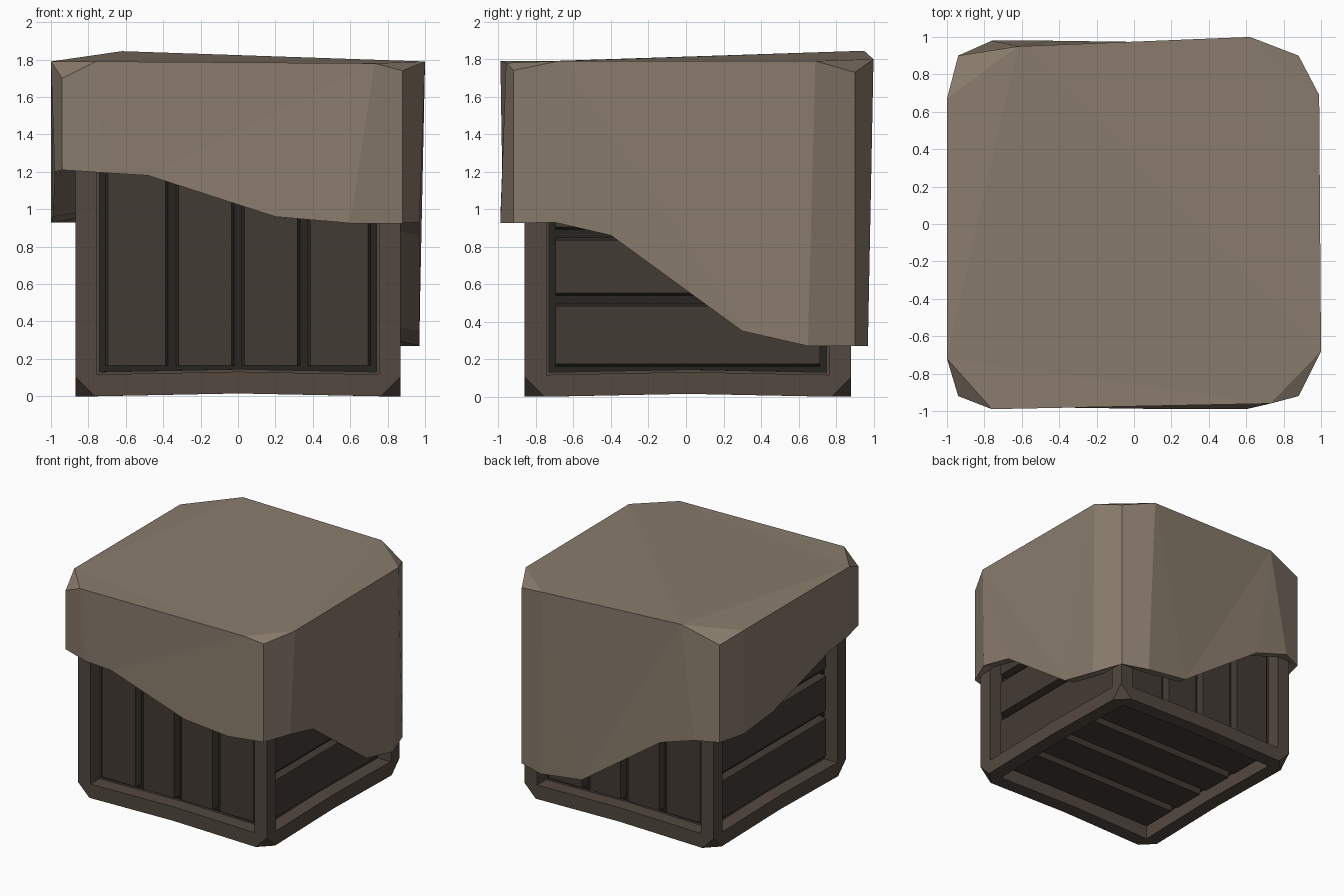
import bpy, bmesh
from mathutils import Vector

if "Cube" in bpy.data.objects:
    bpy.data.objects.remove(bpy.data.objects["Cube"])

C = Vector((0, 0.01, 0.87))   # crate centre
H = 0.87                      # crate half size
RIM = 0.165                   # frame bar width


def material(name, col):
    m = bpy.data.materials.new(name)
    m.diffuse_color = (*col, 1)
    m.use_nodes = True
    m.node_tree.nodes["Principled BSDF"].inputs["Base Color"].default_value = m.diffuse_color
    return m


def finish(bm, name, *mats):
    bmesh.ops.recalc_face_normals(bm, faces=bm.faces[:])
    me = bpy.data.meshes.new(name)
    bm.to_mesh(me)
    bm.free()
    for m in mats:
        me.materials.append(m)
    ob = bpy.data.objects.new(name, me)
    bpy.context.collection.objects.link(ob)
    return ob


frame_mat = material("frame_wood", (0.085, 0.065, 0.05))
board_mat = material("board_wood", (0.055, 0.043, 0.034))
gap_mat = material("dark_gap", (0.02, 0.018, 0.014))
cloth_mat = material("cloth", (0.25, 0.2, 0.15))


def bow(p):
    # the bottom edges rise slightly at their middle
    if p.z < 0.3:
        p.z += 0.016 * max(0, 1 - max(min(abs(p.x), abs(p.y - 0.01)), 0) / H)


# Crate frame: cube with recessed faces and cut-off corners
bm = bmesh.new()
bmesh.ops.create_cube(bm, size=2 * H)
sides = bm.faces[:]
bmesh.ops.inset_individual(bm, faces=sides, thickness=RIM)
for f in sides:
    n = f.normal.copy()
    e = bmesh.ops.extrude_discrete_faces(bm, faces=[f])["faces"][0]
    e.material_index = 1
    bmesh.ops.translate(bm, verts=e.verts[:], vec=-n * 0.13)
for sx in (-1, 1):
    for sy in (-1, 1):
        for sz in (-1, 1):
            s = Vector((sx, sy, sz))
            r = bmesh.ops.bisect_plane(
                bm, geom=bm.verts[:] + bm.edges[:] + bm.faces[:],
                plane_co=s * H - Vector((sx * 0.105, 0, 0)),
                plane_no=s.normalized(), clear_outer=True)
            cut = [g for g in r["geom_cut"] if isinstance(g, bmesh.types.BMEdge)]
            bmesh.ops.contextual_create(bm, geom=cut)
for n in (Vector((1, 0, 0)), Vector((0, 1, 0))):
    bmesh.ops.bisect_plane(bm, geom=bm.verts[:] + bm.edges[:] + bm.faces[:],
                           plane_co=(0, 0, 0), plane_no=n)
for v in bm.verts:
    v.co += C
    if v.co.z < 0.3 and (abs(v.co.x) < 0.01 or abs(v.co.y - 0.01) < 0.01):
        v.co.z += 0.015
finish(bm, "crate_frame", frame_mat, gap_mat)

# Boards: four per side, with tapered edges along each gap
X, Y, Z = Vector((1, 0, 0)), Vector((0, 1, 0)), Vector((0, 0, 1))
W = H - RIM


def boards(name, n, along, across):
    bm = bmesh.new()
    for i in range(4):
        lo = -W + i * W / 2 + (0.025 if i else 0)
        hi = -W + (i + 1) * W / 2 - (0.025 if i < 3 else 0)
        prof = ((lo - 0.005, H - 0.14), (lo + 0.01, H - 0.07),
                (hi - 0.01, H - 0.07), (hi + 0.005, H - 0.14))
        ends = [[bm.verts.new(C + n * d + across * a + along * s * W)
                 for a, d in prof] for s in (-1, 1)]
        for e in ends:
            bm.faces.new(e)
        for k in range(4):
            j = (k + 1) % 4
            bm.faces.new((ends[0][k], ends[0][j], ends[1][j], ends[1][k]))
    finish(bm, name, board_mat)


for s, front, side, base in ((-1, "front", "left", "bottom"), (1, "back", "right", "top")):
    boards(front + "_boards", Y * s, Z, X)
    boards(side + "_boards", X * s, Y, Z)
    boards(base + "_boards", Z * s, X, Y)

# Draped cloth: per side (counter-clockwise from front left)
# corner top, corner hem height, two top-edge points, four hem points
drape = [
    ((-.94, -.92, 1.70), 1.21, [(-.76, -.99, 1.79), (.73, -.96, 1.78)],
     [(-.72, -.98, 1.195), (-.48, -.98, 1.18), (.2, -.99, .96), (.6, -.99, .925)]),
    ((.88, -.92, 1.74), .925, [(1, -.68, 1.79), (.99, .69, 1.79)],
     [(.97, -.7, .93), (.97, -.4, .86), (.97, .3, .35), (.97, .65, .27)]),
    ((.88, .9, 1.73), .27, [(.62, 1, 1.80), (-.62, .95, 1.845)],
     [(.66, .97, .27), (.28, .97, .32), (-.45, .98, .83), (-.76, .98, .93)]),
    ((-.94, .9, 1.74), .93, [(-1, .67, 1.79), (-1, -.72, 1.79)],
     [(-1, .67, .93), (-.99, .27, .96), (-.98, -.48, 1.17), (-.98, -.72, 1.2)]),
]
bm = bmesh.new()
tops, hems = [], []
for c, hz, top, hem in drape:
    tops.append([bm.verts.new(p) for p in [c] + top])
    hems.append([bm.verts.new(p) for p in [(c[0], c[1], hz)] + hem])
for i in range(4):
    k = (i + 1) % 4
    t0, ta, tb = tops[i]
    h0, p1, p2, p3, p4 = hems[i]
    t1, h1 = tops[k][0], hems[k][0]
    bm.faces.new((t0, h0, p1, ta))
    bm.faces.new((ta, p1, p2, p3, p4, tb))
    bm.faces.new((tb, p4, h1, t1))
    bm.faces.new((tb, t1, tops[k][1]))
bm.faces.new([v for t in tops for v in t[1:]])

# Hem lip turning in to meet the crate
ring = [v for h in hems for v in h]
lip = [bm.verts.new((max(-H, min(H, v.co.x)),
                     max(C.y - H, min(C.y + H, v.co.y)), v.co.z + 0.02)) for v in ring]
for i in range(len(ring)):
    j = (i + 1) % len(ring)
    bm.faces.new((ring[i], lip[i], lip[j], ring[j]))
bmesh.ops.triangulate(bm, faces=[f for f in bm.faces if len(f.verts) > 4])
finish(bm, "cloth_cover", cloth_mat)
